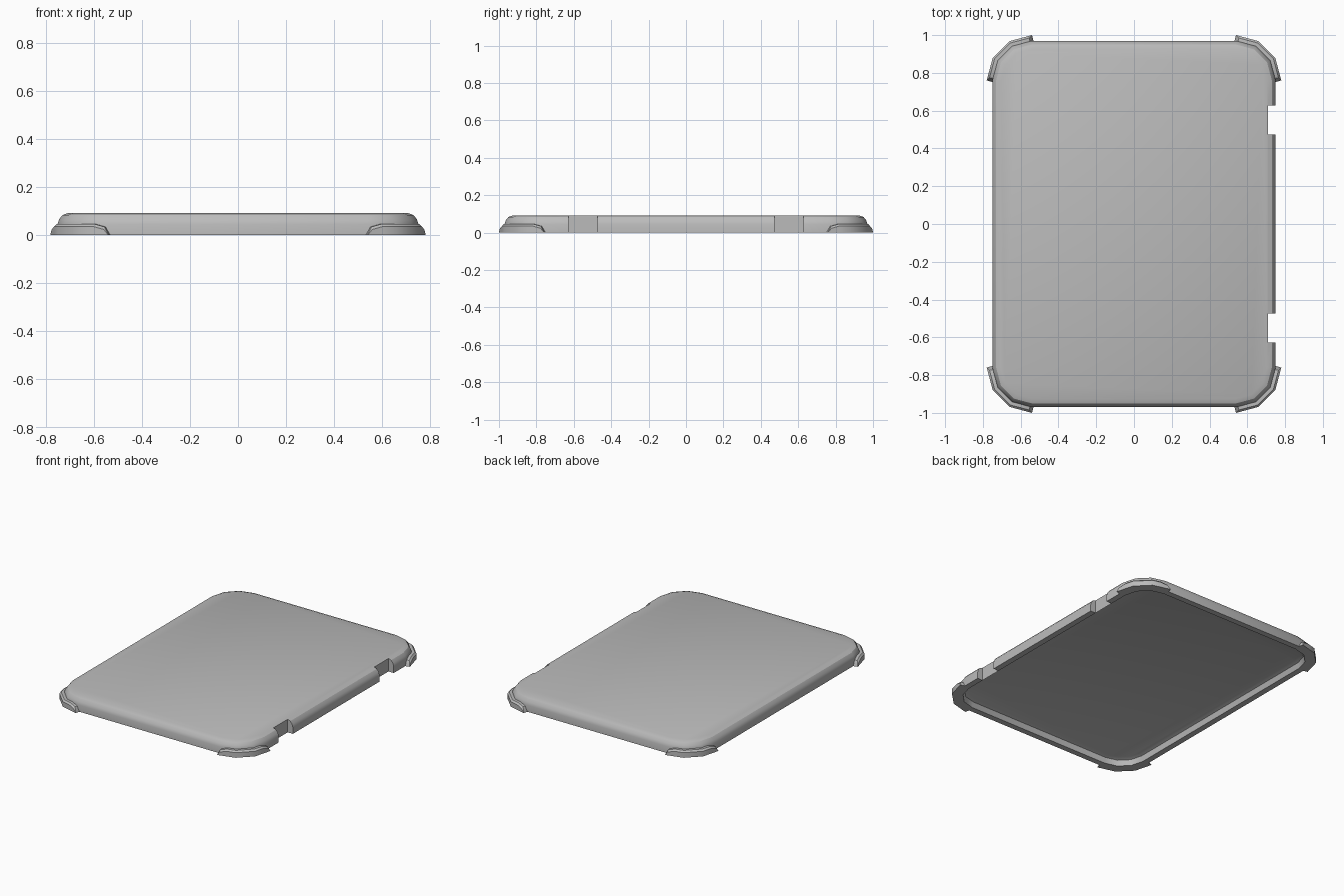
import bpy, bmesh
from math import sin, cos, radians, pi
from mathutils import Vector

cube = bpy.data.objects.get("Cube")
if cube:
    bpy.data.objects.remove(cube, do_unlink=True)

HALF_X, HALF_Y, RADIUS = 0.75, 0.97, 0.21
CX, CY = HALF_X - RADIUS, HALF_Y - RADIUS

grey = bpy.data.materials.new("light_grey")
grey.use_nodes = True
colour = (0.5, 0.5, 0.5, 1)
grey.diffuse_color = colour
grey.node_tree.nodes["Principled BSDF"].inputs["Base Color"].default_value = colour


def finish(name, bm):
    """Turn a bmesh into a named, coloured object."""
    bmesh.ops.recalc_face_normals(bm, faces=bm.faces)
    mesh = bpy.data.meshes.new(name)
    bm.to_mesh(mesh)
    bm.free()
    obj = bpy.data.objects.new(name, mesh)
    bpy.context.collection.objects.link(obj)
    mesh.materials.append(grey)
    return obj


def select_only(obj):
    bpy.ops.object.select_all(action="DESELECT")
    obj.select_set(True)
    bpy.context.view_layer.objects.active = obj


def outline(inset, z):
    """Rounded rectangle with three facets per corner."""
    r = RADIUS - inset
    corners = [(CX, CY), (-CX, CY), (-CX, -CY), (CX, -CY)]
    return [(x + r * cos(a), y + r * sin(a), z)
            for q, (x, y) in enumerate(corners)
            for a in (q * pi / 2 + k * pi / 6 for k in range(4))]


def bridge(bm, rings, closed=True):
    """Skin consecutive rings with quads and cap both ends."""
    loops = [[bm.verts.new(p) for p in ring] for ring in rings]
    n = len(loops[0])
    for a, b in zip(loops, loops[1:]):
        for i in range(n):
            j = (i + 1) % n
            bm.faces.new((a[i], a[j], b[j], b[i]))
    bm.faces.new(loops[0])
    bm.faces.new(loops[-1])


# Shell: recessed underside, rim, side wall, rounded top edge
profile = [(0.075, 0.045), (0.05, 0.036), (0.04, 0), (0, 0), (0, 0.045),
           (0.006, 0.065), (0.02, 0.083), (0.045, 0.092)]
bm = bmesh.new()
bridge(bm, [outline(inset, z) for inset, z in profile])
shell = finish("lid_shell", bm)

# Two hinge notches in the +x edge
for side in (-1, 1):
    bm = bmesh.new()
    bmesh.ops.create_cube(bm, size=1)
    for v in bm.verts:
        v.co = (0.81 + v.co.x * 0.2, side * 0.55 + v.co.y * 0.155, 0.05 + v.co.z * 0.3)
    cutter = finish("notch_cutter", bm)
    cutter.hide_render = True
    mod = shell.modifiers.new("notch", "BOOLEAN")
    mod.operation = "DIFFERENCE"
    mod.solver = "EXACT"
    mod.object = cutter
    select_only(shell)
    bpy.ops.object.modifier_apply(modifier=mod.name)
    bpy.data.objects.remove(cutter, do_unlink=True)


def bumper_sections():
    """Cross-sections of a corner bumper, tapering down at both ends."""
    r, depth, bevel = RADIUS + 0.03, 0.035, 0.011
    corner = [Vector((CX + r * cos(k * pi / 6), CY + r * sin(k * pi / 6), 0)) for k in range(4)]
    # segment, fraction along it, direction of the section, height
    taper = [(0, 0.002), (0.15, 0.034), (0.5, 0.046)]
    stations = [(0, f, 15, h) for f, h in taper]
    stations += [(1, 0, 30, 0.046), (2, 0, 60, 0.046)]
    stations += [(2, 1 - f, 75, h) for f, h in reversed(taper)]
    for seg, f, angle, h in stations:
        p = corner[seg].lerp(corner[seg + 1], f)
        out = Vector((cos(radians(angle)), sin(radians(angle)), 0))
        drop = min(bevel, h / 2)
        up = Vector((0, 0, 1))
        yield [p - out * depth, p, p + up * (h - drop),
               p - out * drop + up * h, p - out * depth + up * h]


# Corner bumpers, mirrored to all four corners
parts = [shell]
for sx, x_name in ((1, "left"), (-1, "right")):
    for sy, y_name in ((1, "back"), (-1, "front")):
        bm = bmesh.new()
        bridge(bm, [[(sx * p.x, sy * p.y, p.z) for p in ring] for ring in bumper_sections()])
        parts.append(finish(f"{y_name}_{x_name}_bumper", bm))

for obj in parts:
    select_only(obj)
    bpy.ops.object.shade_smooth_by_angle(angle=radians(32))
